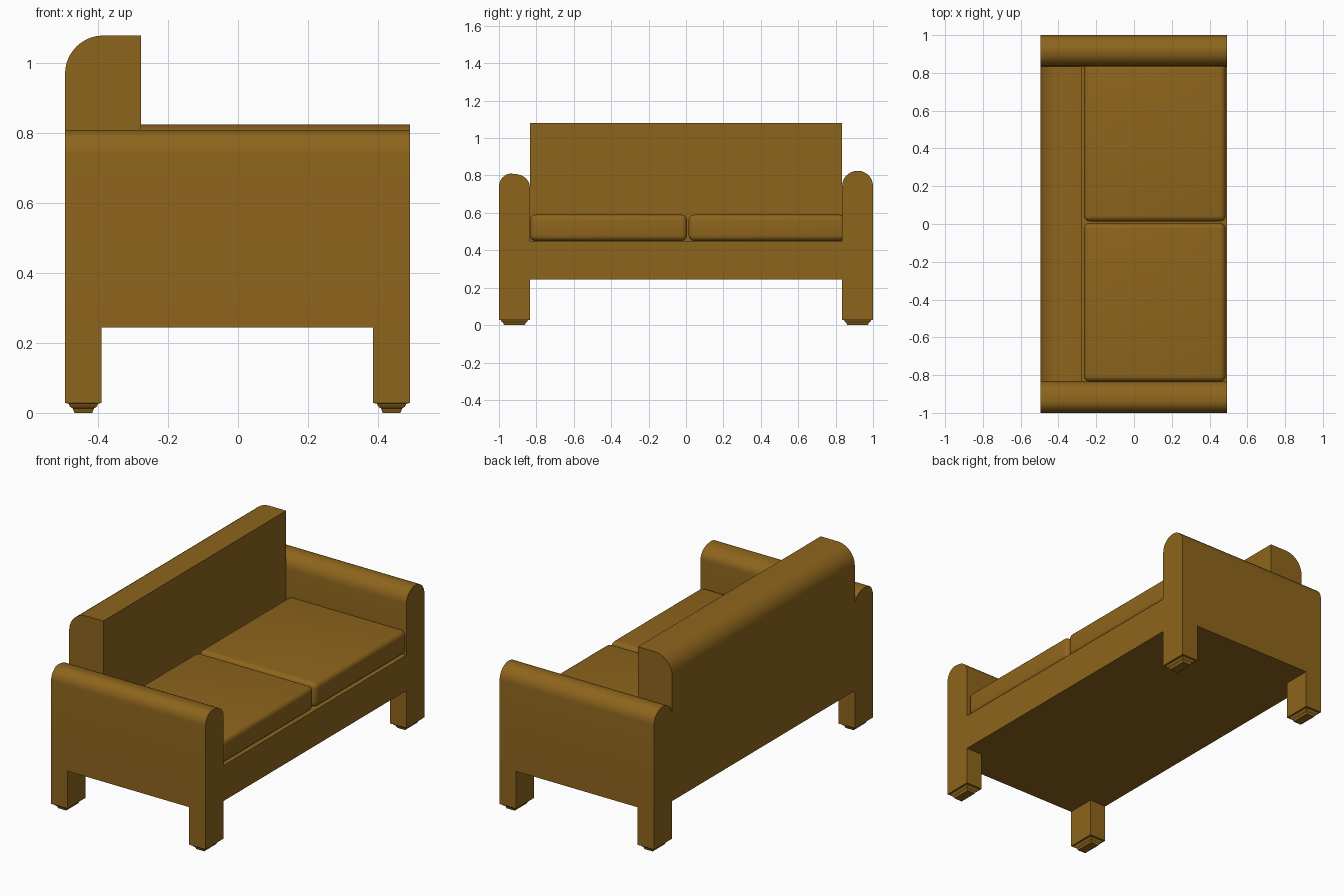
import bpy, bmesh, math
from mathutils import Vector

if "Cube" in bpy.data.objects:
    bpy.data.objects.remove(bpy.data.objects["Cube"])

mat = bpy.data.materials.new("brown_upholstery")
mat.diffuse_color = (0.27, 0.13, 0.012, 1)
mat.use_nodes = True
mat.node_tree.nodes["Principled BSDF"].inputs["Base Color"].default_value = mat.diffuse_color


def finish(name, bm, angle=35):
    bmesh.ops.recalc_face_normals(bm, faces=bm.faces)
    me = bpy.data.meshes.new(name)
    bm.to_mesh(me)
    bm.free()
    ob = bpy.data.objects.new(name, me)
    bpy.context.collection.objects.link(ob)
    me.materials.append(mat)
    bpy.ops.object.select_all(action='DESELECT')
    ob.select_set(True)
    bpy.context.view_layer.objects.active = ob
    bpy.ops.object.shade_smooth_by_angle(angle=math.radians(angle))
    return ob


def extrude(name, points, offset):
    bm = bmesh.new()
    face = bm.faces.new([bm.verts.new(p) for p in points])
    res = bmesh.ops.extrude_face_region(bm, geom=[face])
    verts = [v for v in res["geom"] if isinstance(v, bmesh.types.BMVert)]
    bmesh.ops.translate(bm, verts=verts, vec=Vector(offset))
    return finish(name, bm)


def arc(cx, cz, rx, rz, a0, a1, n=8):
    angles = [math.radians(a0 + (a1 - a0) * i / n) for i in range(n + 1)]
    return [(cx + rx * math.cos(a), cz + rz * math.sin(a)) for a in angles]


X0, X1, LOW, SEAT, IN = -0.495, 0.492, 0.245, 0.45, 0.835

# Seat base and both arms: one U-shaped section along x
section = [(-1, LOW)]
section += arc(-0.935, 0.74, 0.065, 0.07, 180, 90)
section += arc(-0.92, 0.74, 0.085, 0.068, 85, 0)
section += [(-IN, SEAT), (IN, SEAT)]
section += arc(0.9175, 0.745, 0.0825, 0.08, 180, 0, 14)
section += [(1, LOW)]
extrude("seat_frame_and_arms", [(X0, y, z) for y, z in section], (X1 - X0, 0, 0))

# Backrest with rounded rear top edge
back = [(X0, SEAT)] + arc(-0.385, 0.97, 0.11, 0.11, 180, 90, 10)
back += [(-0.277, 1.08), (-0.277, SEAT)]
extrude("backrest", [(x, -IN, z) for x, z in back], (0, 2 * IN, 0))

# Seat cushions
for name, y0, y1 in (("near_cushion", -0.834, 0.005), ("far_cushion", 0.014, 0.853)):
    bm = bmesh.new()
    bmesh.ops.create_cube(bm, size=1)
    for v in bm.verts:
        v.co = ((-0.265, 0.485)[v.co.x > 0], (y0, y1)[v.co.y > 0], (SEAT, 0.59)[v.co.z > 0])
    bmesh.ops.bevel(bm, geom=bm.edges[:], offset=0.03, segments=5, profile=0.5,
                    affect='EDGES')
    finish(name, bm)

# Legs ending in stepped, tapered feet: (inset, z) rings
rings = [(0, LOW), (0, 0.028), (0.010, 0.027), (0.014, 0.018), (0.022, 0.013), (0.027, 0)]
for xn, xa, xb in (("rear", X0, -0.39), ("front", 0.387, X1)):
    for yn, ya, yb in (("near", -1, -IN), ("far", IN, 1)):
        bm = bmesh.new()
        loops = []
        for d, z in rings:
            loops.append([bm.verts.new(p) for p in (
                (xa + d, ya + d, z), (xb - d, ya + d, z),
                (xb - d, yb - d, z), (xa + d, yb - d, z))])
        for a, b in zip(loops, loops[1:]):
            for i in range(4):
                j = (i + 1) % 4
                bm.faces.new((a[i], a[j], b[j], b[i]))
        bm.faces.new(loops[-1])
        bm.faces.new(loops[0])
        finish(f"{xn}_{yn}_leg", bm)
